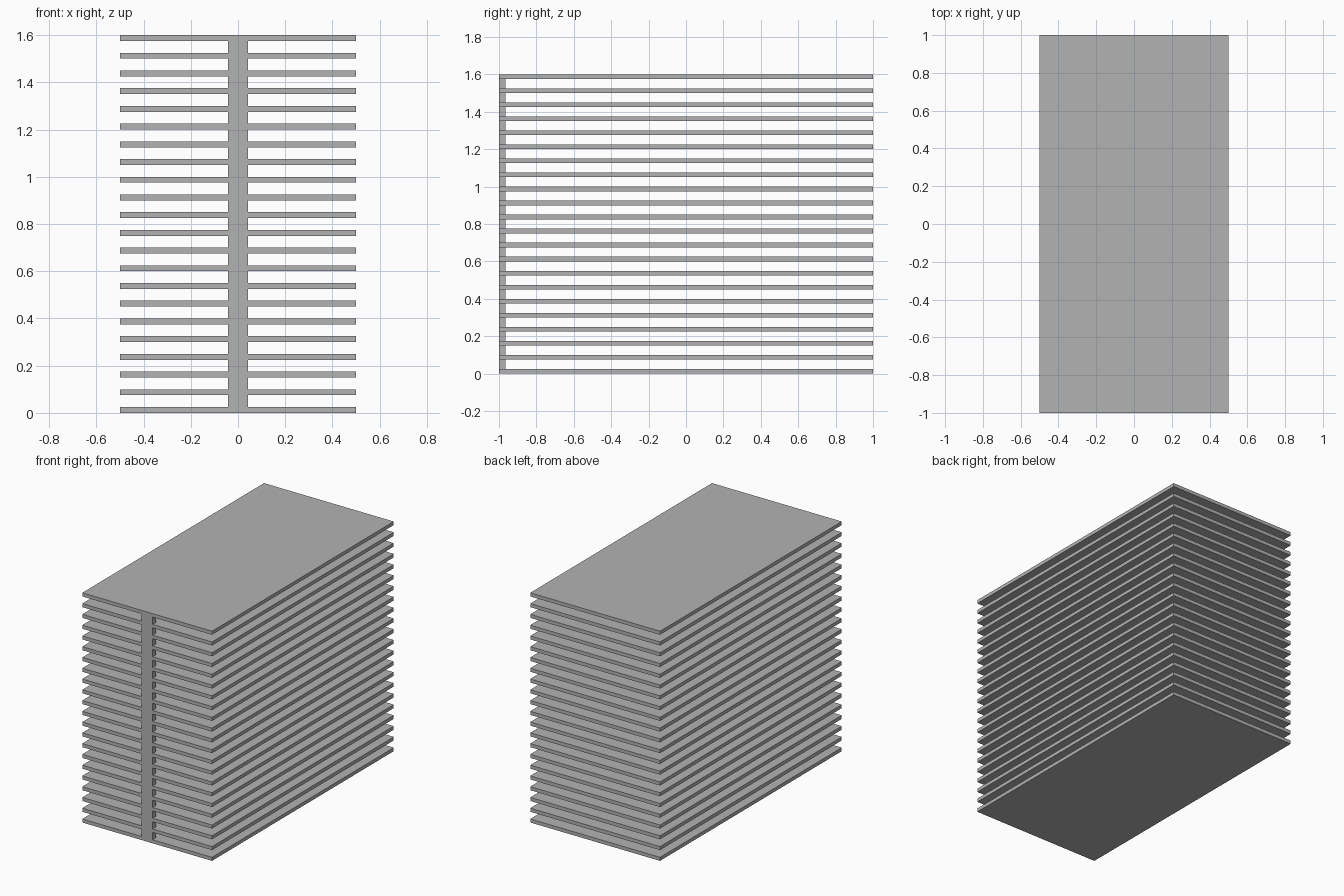
import bpy
from mathutils import Vector

cube = bpy.data.objects.get("Cube")
if cube:
    bpy.data.objects.remove(cube, do_unlink=True)

SHELVES = 22
THICK = 0.025
PITCH = 0.075
HEIGHT = (SHELVES - 1) * PITCH + THICK

grey = bpy.data.materials.new("plain grey")
grey.use_nodes = True
colour = (0.45, 0.45, 0.45, 1)
grey.diffuse_color = colour
grey.node_tree.nodes["Principled BSDF"].inputs["Base Color"].default_value = colour


def box(name, low, high):
    """Add a box between two opposite corners."""
    low, high = Vector(low), Vector(high)
    bpy.ops.mesh.primitive_cube_add(size=1, location=(low + high) / 2)
    obj = bpy.context.object
    obj.name = name
    obj.scale = high - low
    bpy.ops.object.transform_apply(location=False, rotation=False, scale=True)
    obj.data.materials.append(grey)
    return obj


# Stack of evenly spaced flat shelves
shelves = box("shelves", (-0.5, -1, 0), (0.5, 1, THICK))
stack = shelves.modifiers.new("stack", 'ARRAY')
stack.count = SHELVES
stack.use_relative_offset = False
stack.use_constant_offset = True
stack.constant_offset_displace = (0, 0, PITCH)

# Narrow upright strip joining the shelves, flush with their front edges
box("front_spine", (-0.042, -1, 0), (0.042, -0.965, HEIGHT))
